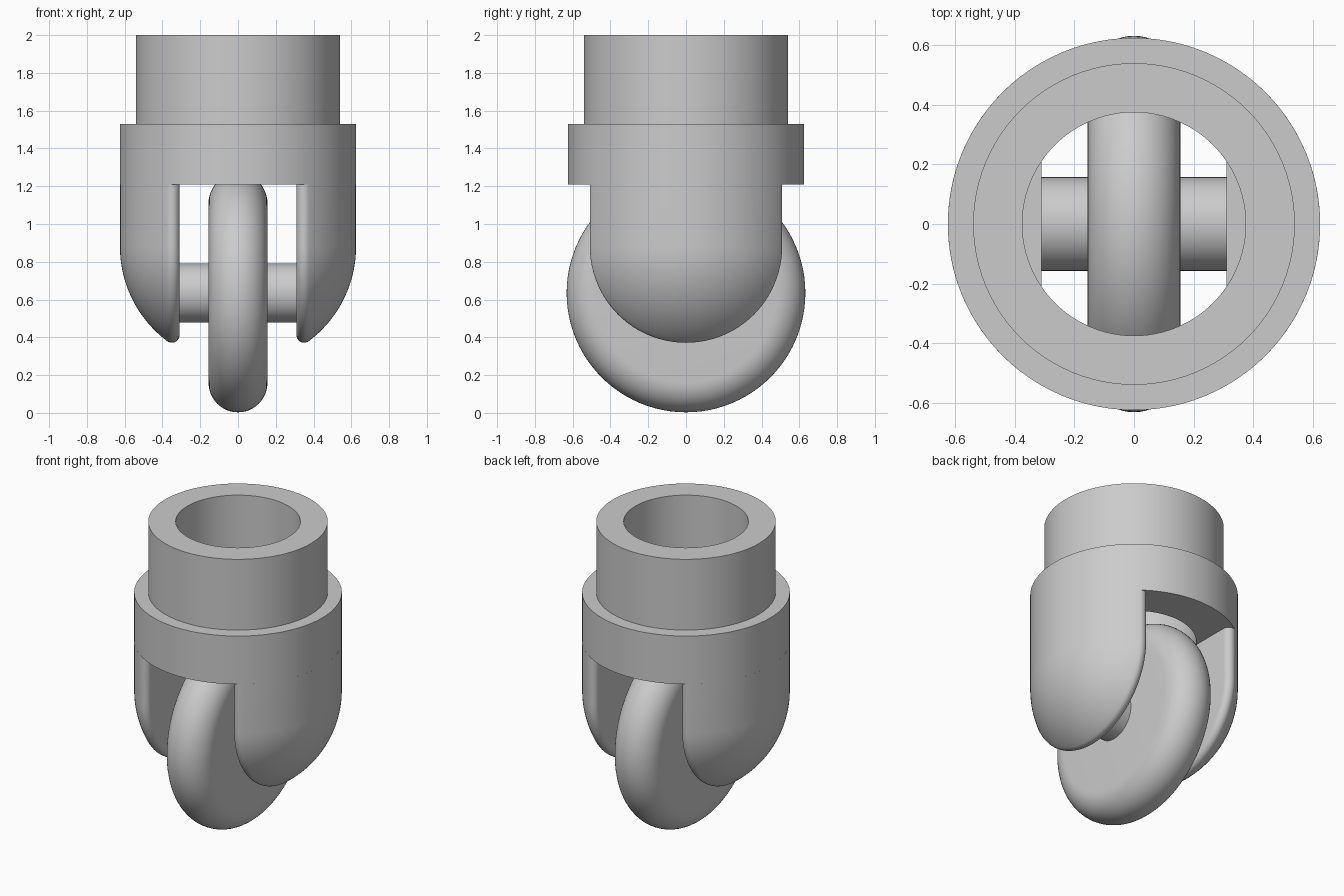
import bpy, bmesh, math
from mathutils import Matrix

if "Cube" in bpy.data.objects:
    bpy.data.objects.remove(bpy.data.objects["Cube"])

R = 0.625          # collar and fork radius
GAP = 0.31         # half width of the wheel slot
FILLET = 0.04      # rounding of the inner fork edges
FORK_TOP, FORK_BEND = 1.21, 0.88
HUB_Z = 0.635

grey = bpy.data.materials.new("grey")
grey.diffuse_color = (0.6, 0.6, 0.6, 1)
grey.use_nodes = True
grey.node_tree.nodes["Principled BSDF"].inputs["Base Color"].default_value = grey.diffuse_color


def finish(name, bm, angle=35):
    bmesh.ops.remove_doubles(bm, verts=bm.verts, dist=0.0002)
    bmesh.ops.recalc_face_normals(bm, faces=bm.faces)
    me = bpy.data.meshes.new(name)
    bm.to_mesh(me)
    bm.free()
    ob = bpy.data.objects.new(name, me)
    bpy.context.collection.objects.link(ob)
    me.materials.append(grey)
    bpy.ops.object.select_all(action='DESELECT')
    ob.select_set(True)
    bpy.context.view_layer.objects.active = ob
    bpy.ops.object.shade_smooth_by_angle(angle=math.radians(angle))
    return ob


def lathe(name, profile, closed, matrix=Matrix(), steps=96):
    """Spin (radius, height) points about z, then place with a matrix."""
    bm = bmesh.new()
    vs = [bm.verts.new((r, 0, h)) for r, h in profile]
    pairs = list(zip(vs, vs[1:])) + ([(vs[-1], vs[0])] if closed else [])
    edges = [bm.edges.new(p) for p in pairs]
    bmesh.ops.spin(bm, geom=vs + edges, cent=(0, 0, 0), axis=(0, 0, 1),
                   angle=math.tau, steps=steps, use_duplicate=False)
    bmesh.ops.transform(bm, matrix=matrix, verts=bm.verts)
    return finish(name, bm)


# Stem sleeve: narrow neck above a wider collar, with a bore
lathe("stem_sleeve", [(0.375, 2.0), (0.54, 2.0), (0.54, 1.53), (R, 1.53),
                      (R, FORK_TOP), (0.375, FORK_TOP)], True)

# Wheel with a fully rounded tread, and its axle
sideways = Matrix.Translation((0, 0, HUB_Z)) @ Matrix.Rotation(math.pi / 2, 4, 'Y')
half, radius = 0.156, 0.632
tread = [(radius - half + half * math.cos(a), half * math.sin(a))
         for a in (math.pi * (i / 24 - 0.5) for i in range(25))]
lathe("wheel", [(0, -half)] + tread + [(0, half)], False, sideways)
lathe("axle", [(0, -0.34), (0.157, -0.34), (0.157, 0.34), (0, 0.34)], False, sideways)

# Fork plan curve (x, half depth): inner fillet, then the outer round
cx = GAP + FILLET
cy = math.sqrt((R - FILLET) ** 2 - cx ** 2)
tangent = math.atan2(cy, cx)
plan = [(cx + FILLET * math.cos(a), cy + FILLET * math.sin(a))
        for a in (math.pi + (tangent - math.pi) * i / 10 for i in range(11))]
plan += [(R * math.cos(a), R * math.sin(a))
         for a in (tangent * (1 - i / 24) for i in range(1, 25))]


def fork(name, side):
    """Loft U-shaped outlines outward along x."""
    bm = bmesh.new()
    rings = []
    for x, w in plan:
        pts = [(w, FORK_TOP)]
        pts += [(w * math.cos(a), FORK_BEND - w * math.sin(a))
                for a in (math.pi * i / 48 for i in range(49))]
        pts.append((-w, FORK_TOP))
        rings.append([bm.verts.new((side * x, y, z)) for y, z in pts])
    n = len(rings[0])
    for a, b in zip(rings, rings[1:]):
        for i in range(n):
            j = (i + 1) % n
            bm.faces.new((a[i], a[j], b[j], b[i]))
    bm.faces.new(rings[0])
    return finish(name, bm)


fork("fork_right", 1)
fork("fork_left", -1)
